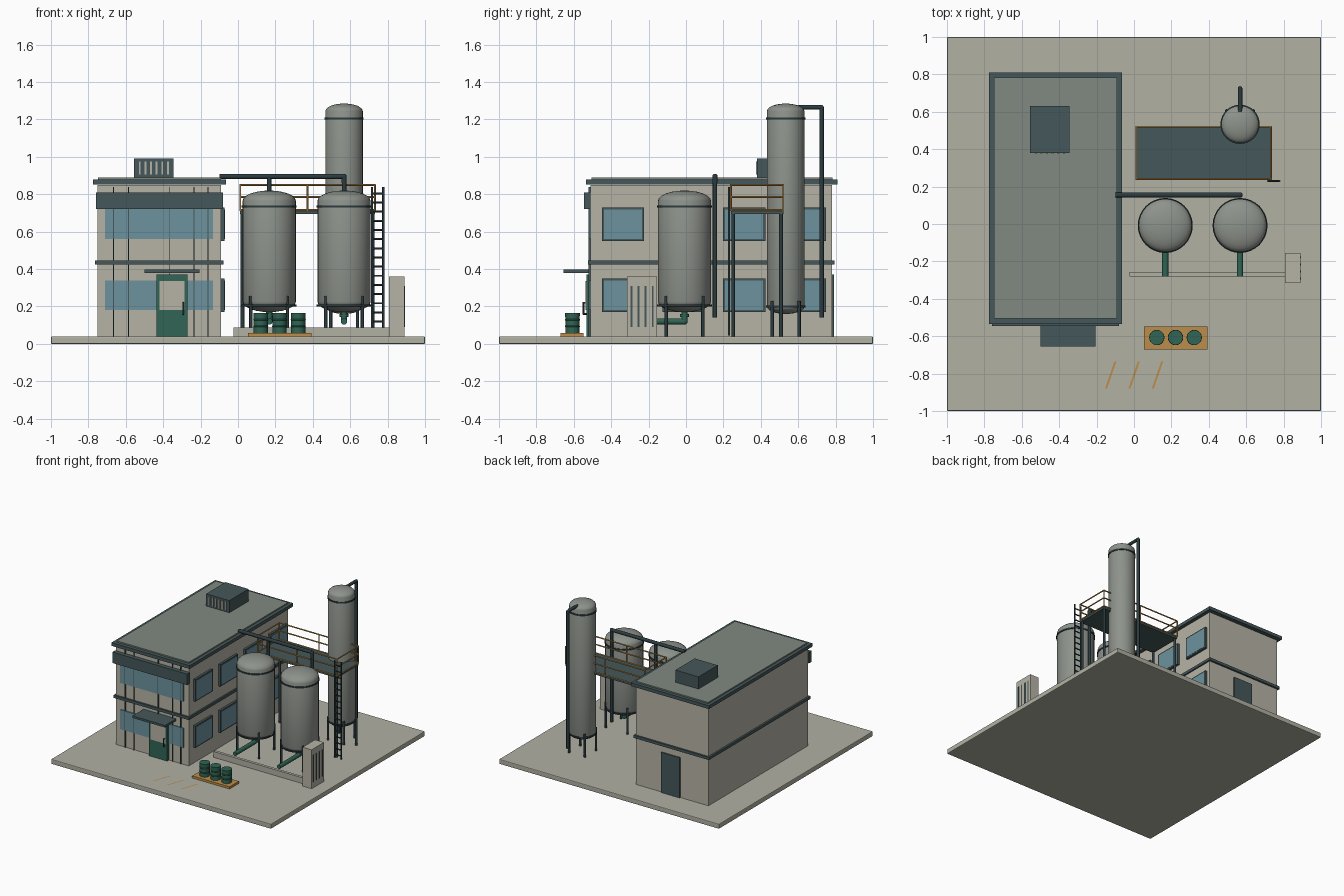
import bpy, bmesh, math
from mathutils import Vector

cube = bpy.data.objects.get("Cube")
if cube:
    bpy.data.objects.remove(cube, do_unlink=True)


def material(name, rgb):
    m = bpy.data.materials.new(name)
    m.use_nodes = True
    m.diffuse_color = (*rgb, 1)
    m.node_tree.nodes["Principled BSDF"].inputs["Base Color"].default_value = (*rgb, 1)
    return m


CONCRETE = material("concrete", (0.44, 0.44, 0.37))
WALL = material("wall", (0.47, 0.45, 0.38))
ROOF = material("roof_grey", (0.22, 0.25, 0.22))
STEEL = material("tank_steel", (0.27, 0.29, 0.26))
SLATE = material("slate", (0.06, 0.095, 0.1))
PIPE = material("dark_pipe", (0.025, 0.045, 0.05))
GLASS = material("glass", (0.15, 0.29, 0.34))
GREEN = material("green", (0.03, 0.13, 0.09))
ORANGE = material("orange", (0.5, 0.27, 0.07))


def add_object(name, bm, mat, smooth=False):
    mesh = bpy.data.meshes.new(name)
    bmesh.ops.recalc_face_normals(bm, faces=bm.faces)
    bm.to_mesh(mesh)
    bm.free()
    mesh.materials.append(mat)
    if smooth:
        mesh.polygons.foreach_set("use_smooth", [True] * len(mesh.polygons))
        mesh.set_sharp_from_angle(angle=math.radians(35))
    ob = bpy.data.objects.new(name, mesh)
    bpy.context.collection.objects.link(ob)
    return ob


def box(name, x, y, z, mat, bevel=0):
    """Box from (min, max) spans."""
    bm = bmesh.new()
    bmesh.ops.create_cube(bm, size=1)
    for v in bm.verts:
        v.co = [(s[0] + s[1]) / 2 + c * (s[1] - s[0]) for s, c in zip((x, y, z), v.co)]
    ob = add_object(name, bm, mat)
    if bevel:
        mod = ob.modifiers.new("bevel", "BEVEL")
        mod.width, mod.segments = bevel, 2
    return ob


def lathe(name, x, y, profile, mat, steps=32):
    """Revolve (radius, height) points about a vertical axis."""
    bm = bmesh.new()
    verts = [bm.verts.new((r, 0, z)) for r, z in profile]
    edges = [bm.edges.new(p) for p in zip(verts, verts[1:])]
    bmesh.ops.spin(bm, geom=verts + edges, axis=(0, 0, 1), cent=(0, 0, 0),
                   angle=math.tau, steps=steps)
    bmesh.ops.remove_doubles(bm, verts=bm.verts, dist=1e-4)
    bmesh.ops.translate(bm, verts=bm.verts, vec=(x, y, 0))
    return add_object(name, bm, mat, True)


def rod(name, points, radius, mat):
    """Round bar along a polyline, with ball joints at the bends."""
    bm = bmesh.new()
    pts = [Vector(p) for p in points]
    for a, b in zip(pts, pts[1:]):
        d = b - a
        made = bmesh.ops.create_cone(bm, cap_ends=True, segments=12, radius1=radius,
                                     radius2=radius, depth=d.length)["verts"]
        turn = d.to_track_quat("Z", "Y")
        for v in made:
            v.co = turn @ v.co + (a + b) / 2
    for p in pts[1:-1]:
        made = bmesh.ops.create_uvsphere(bm, u_segments=12, v_segments=8, radius=radius)["verts"]
        bmesh.ops.translate(bm, verts=made, vec=p)
    return add_object(name, bm, mat, True)


def vessel(name, x, y, r, bottom, top, dome, rings, foot):
    """Domed cylinder with hoops and four legs."""
    arc = [math.radians(a) for a in range(0, 91, 15)]
    profile = [(r * math.sin(a), bottom + dome * (1 - math.cos(a))) for a in arc]
    profile += [(r * math.cos(a), top - dome * (1 - math.sin(a))) for a in arc]
    lathe(name, x, y, profile, STEEL)
    for z in rings:
        lathe(name + "_hoop", x, y, [(r, z - .006), (r + .005, z - .006),
                                     (r + .005, z + .006), (r, z + .006)], PIPE)
    for sx in (-1, 1):
        for sy in (-1, 1):
            lx, ly = x + sx * foot, y + sy * foot
            rod(name + "_leg", [(lx, ly, .04), (lx, ly, bottom + dome + .03)], .009, PIPE)


# Ground slab with painted stripes
box("ground_slab", (-1, 1), (-1, 1), (0, .04), CONCRETE, .006)
for i in range(3):
    bm = bmesh.new()
    x = -.155 + .125 * i
    bm.faces.new([bm.verts.new(p) for p in ((x, -.88, .042), (x + .011, -.88, .042),
                                           (x + .061, -.735, .042), (x + .05, -.735, .042))])
    add_object("ground_stripe", bm, ORANGE)

# Building shell, bands and roof
box("building_walls", (-.75, -.09), (-.51, .78), (.04, .85), WALL)
box("floor_band", (-.765, -.078), (-.525, .795), (.425, .447), SLATE)
box("roof_edge", (-.775, -.065), (-.535, .81), (.853, .88), SLATE)
box("roof_panel", (-.748, -.092), (-.505, .782), (.88, .89), ROOF)
box("front_fascia", (-.76, -.08), (-.545, -.51), (.72, .81), SLATE)

# Front windows with seams
for z in ((.18, .34), (.56, .72)):
    box("front_window", (-.71, -.135), (-.518, -.51), z, GLASS)
for x in (-.665, -.585, -.365, -.235, -.16):
    box("front_seam", (x - .002, x + .002), (-.52, -.51), (.04, .84), SLATE)

# Side windows in two rows
for y in (-.337, -.013, .311, .635):
    for z in (.26, .64):
        box("side_window_frame", (-.09, -.072), (y - .113, y + .113), (z - .09, z + .09), SLATE)
        box("side_window_glass", (-.074, -.07), (y - .102, y + .102), (z - .079, z + .079), GLASS)

# Front door, canopy and back door
box("front_door", (-.435, -.27), (-.533, -.51), (.04, .37), GREEN)
box("front_door_panel", (-.42, -.285), (-.537, -.53), (.18, .335), WALL)
rod("door_handle", [(-.293, -.533, .22), (-.293, -.548, .22), (-.293, -.548, .16),
                    (-.293, -.533, .16)], .005, PIPE)
box("door_canopy", (-.5, -.205), (-.655, -.51), (.38, .397), SLATE)
box("back_door", (-.495, -.325), (.78, .79), (.04, .37), SLATE)

# Rooftop unit with louvres
box("roof_unit", (-.555, -.345), (.38, .63), (.89, .99), SLATE)
for i in range(6):
    x = -.525 + i * .03
    box("roof_unit_louvre", (x - .005, x + .005), (.374, .38), (.905, .975), WALL)

# Two storage tanks with drains
for x in (.167, .567):
    vessel("storage_tank", x, -.008, .142, .17, .82, .055, (.735, .205), .098)
    rod("tank_drain", [(x, -.008, .18), (x, -.008, .12), (x, -.28, .12)], .017, GREEN)
    lathe("drain_flange", x, -.008, [(0, .145), (.024, .145), (.024, .16), (0, .16)], GREEN, 16)
    rod("tank_riser", [(x, .155, .895), (x, .155, .14)], .012, PIPE)
rod("manifold_pipe", [(-.1, .155, .895), (.567, .155, .895), (.567, .155, .86)], .014, PIPE)

# Tall column with downpipe
vessel("tall_column", .567, .533, .1, .16, 1.285, .04, (1.205, .2), .072)
rod("column_pipe", [(.567, .6, 1.265), (.567, .725, 1.265), (.567, .725, .14)], .012, PIPE)

# Raised walkway, posts and railings
X, Y = (.012, .732), (.24, .52)
box("walkway_deck", X, Y, (.695, .715), SLATE)
for x in X:
    for y in Y:
        px, py = x + (.012 if x == X[0] else -.012), y + (.012 if y == Y[0] else -.012)
        rod("walkway_post", [(px, py, .04), (px, py, .7)], .01, PIPE)
for z in (.715, .785, .85):
    loop = [(X[0], Y[0], z), (X[1], Y[0], z), (X[1], Y[1], z), (X[0], Y[1], z), (X[0], Y[0], z)]
    rod("walkway_rail", loop, .005, ORANGE)
for x in (X[0], sum(X) / 2, X[1]):
    for y in Y:
        rod("rail_post", [(x, y, .71), (x, y, .85)], .005, ORANGE)

# Ladder
for x in (.717, .777):
    rod("ladder_stile", [(x, .23, .045), (x, .23, .84)], .006, PIPE)
for i in range(16):
    z = .07 + i * .049
    rod("ladder_rung", [(.717, .23, z), (.777, .23, z)], .005, PIPE)

# Kerb and control cabinet
box("tank_kerb", (-.025, .81), (-.28, -.257), (.04, .088), CONCRETE)
box("control_cabinet", (.808, .89), (-.315, -.155), (.04, .36), WALL)
for i in range(4):
    y = -.292 + i * .038
    box("cabinet_vent", (.89, .894), (y - .005, y + .005), (.09, .31), SLATE)

# Pallet of drums
box("pallet", (.053, .392), (-.67, -.548), (.04, .058), ORANGE)
for x in (.122, .222, .322):
    drum = [(0, .058), (.038, .058), (.038, .09), (.041, .094), (.038, .098), (.038, .125),
            (.041, .129), (.038, .133), (.04, .165), (0, .165)]
    lathe("drum", x, -.607, drum, GREEN, 20)
